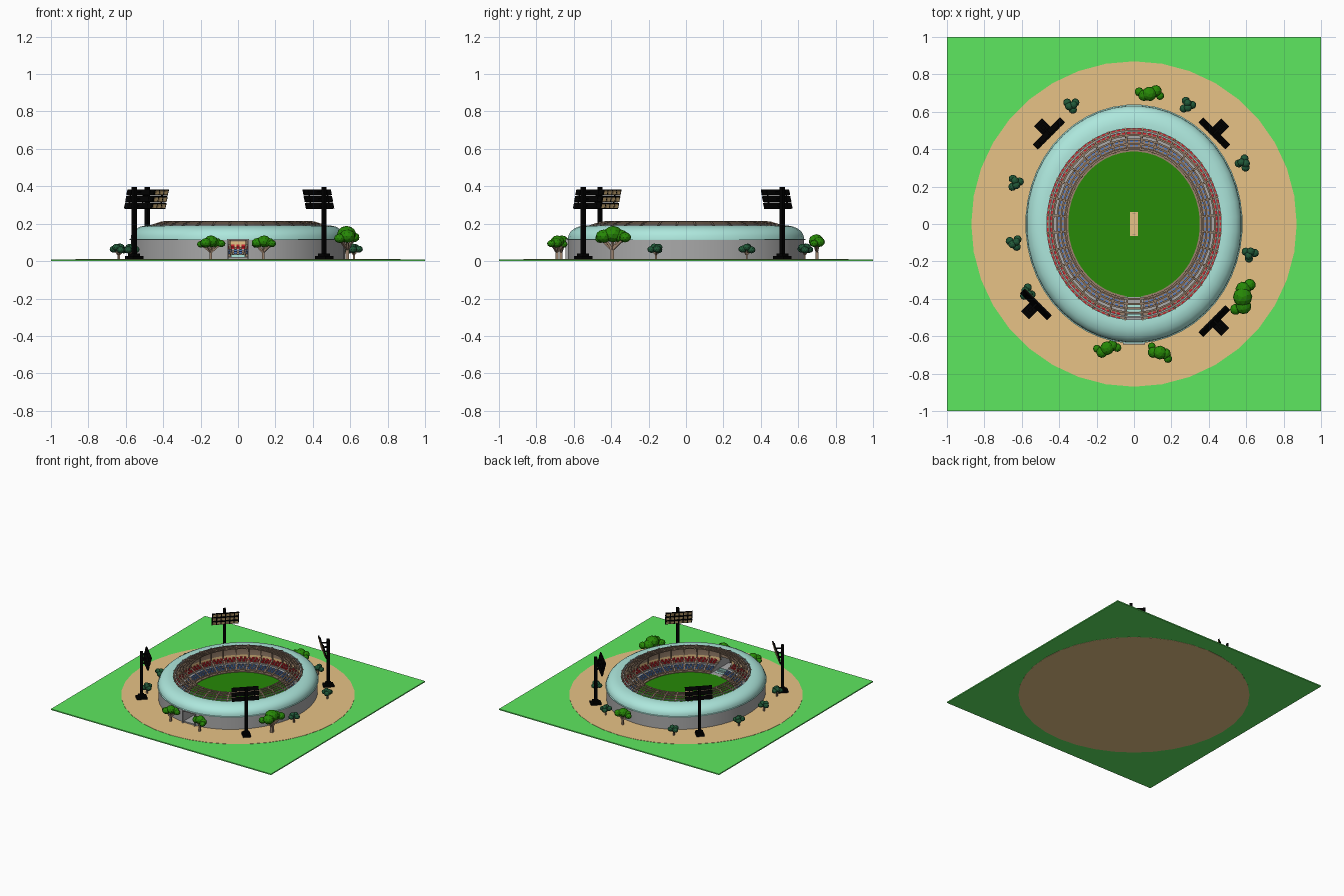
import bpy, bmesh, math, random
from mathutils import Matrix, Vector

random.seed(4)
if "Cube" in bpy.data.objects:
    bpy.data.objects.remove(bpy.data.objects["Cube"])

OVAL = 1.1      # ground is longer along y
SEGS = 48


def material(name, r, g, b):
    m = bpy.data.materials.new(name)
    m.use_nodes = True
    m.diffuse_color = (r, g, b, 1)
    m.node_tree.nodes["Principled BSDF"].inputs["Base Color"].default_value = (r, g, b, 1)
    return m


GRASS = material("light grass", .11, .8, .115)
SAND = material("sand", .8, .54, .24)
GREY = material("concrete grey", .4, .4, .4)
TEAL = material("pale teal", .42, .8, .72)
FIELD = material("field green", .02, .25, .002)
BLACK = material("black", 0, 0, 0)
TAUPE = material("taupe", .32, .22, .15)
RED = material("seat red", .6, .015, .025)
BLUE = material("seat blue", .1, .22, .55)
BUSH = material("dark leaf green", .015, .1, .04)


def finish(name, bm, *mats):
    me = bpy.data.meshes.new(name)
    bmesh.ops.recalc_face_normals(bm, faces=bm.faces[:])
    bm.to_mesh(me)
    bm.free()
    for m in mats:
        me.materials.append(m)
    ob = bpy.data.objects.new(name, me)
    bpy.context.collection.objects.link(ob)
    return ob


def tint(verts, index):
    for f in {f for v in verts for f in v.link_faces}:
        f.material_index = index


def box(bm, loc, size, mat=Matrix(), index=0):
    m = mat @ Matrix.Translation(loc) @ Matrix.Diagonal((*size, 1))
    tint(bmesh.ops.create_cube(bm, size=1, matrix=m)["verts"], index)


def beam(bm, a, b, w, h, index=0):
    a, b = Vector(a), Vector(b)
    rot = (b - a).to_track_quat('X', 'Z').to_matrix().to_4x4()
    box(bm, (0, 0, 0), ((b - a).length, w, h), Matrix.Translation((a + b) / 2) @ rot, index)


def disc(name, radius, z0, z1, mat, oval=1, segs=SEGS):
    bm = bmesh.new()
    m = Matrix.Translation((0, 0, (z0 + z1) / 2)) @ Matrix.Diagonal((1, oval, 1, 1))
    bmesh.ops.create_cone(bm, cap_ends=True, segments=segs, radius1=radius,
                          radius2=radius, depth=z1 - z0, matrix=m)
    return finish(name, bm, mat)


def polar(r, t, z):
    return Vector((r * math.cos(t), OVAL * r * math.sin(t), z))


def oval_ring(bm, profile, index=lambda i: 0):
    """Sweep a closed radius/height profile round the oval."""
    rows = [[bm.verts.new(polar(r, math.tau * (k + .5) / SEGS, z)) for r, z in profile]
            for k in range(SEGS)]
    n = len(profile)
    for k in range(SEGS):
        a, b = rows[k], rows[(k + 1) % SEGS]
        for i in range(n):
            j = (i + 1) % n
            bm.faces.new((a[i], b[i], b[j], a[j])).material_index = index(i)


# Ground
bm = bmesh.new()
box(bm, (0, 0, .0055), (2, 2, .009))
finish("lawn", bm, GRASS)
disc("sand_apron", .87, 0, .012, SAND, segs=36)
disc("playing_field", .356, .012, .022, FIELD, OVAL)
bm = bmesh.new()
box(bm, (0, 0, .023), (.042, .13, .004))
for s in (-1, 1):
    box(bm, (0, s * .055, .0255), (.015, .004, .003), index=1)
finish("centre_strip", bm, SAND, TAUPE)

# Outer wall, curved roof shell and inner back wall
bm = bmesh.new()
shell = [(.574, .01), (.574, .113), (.581, .113), (.581, .117), (.575, .119), (.573, .137),
         (.564, .156), (.547, .172), (.522, .185), (.492, .191), (.466, .19), (.466, .183),
         (.474, .15), (.474, .105), (.474, .01)]
oval_ring(bm, shell, lambda i: 0 if i in (0, 14) else 1 if i <= 10 else 2 if i <= 12 else 3)
wall = finish("wall_and_roof", bm, GREY, TEAL, TAUPE, SAND)

# Low stepped stands
TIERS, R0, Z0, RUN, RISE = 6, .352, .028, .0203, .0095
steps = [(R0, .01)]
for i in range(TIERS):
    steps += [(R0 + i * RUN, Z0 + i * RISE), (R0 + (i + 1) * RUN, Z0 + i * RISE)]
steps.append((R0 + TIERS * RUN, .01))
bm = bmesh.new()
oval_ring(bm, steps, lambda i: 1 if i in (7, 8, 12) else 0)
stands = finish("stands", bm, TAUPE, GREY)

# Gate opening through wall and stands
bm = bmesh.new()
box(bm, (0, -.52, .067), (.104, .36, .09))
cutter = finish("gate_cutter", bm, GREY)
cutter.hide_render = True
for ob in (wall, stands):
    mod = ob.modifiers.new("gate", 'BOOLEAN')
    mod.operation, mod.object, mod.solver = 'DIFFERENCE', cutter, 'EXACT'
    bpy.context.view_layer.objects.active = ob
    bpy.ops.object.modifier_apply(modifier="gate")
bpy.data.objects.remove(cutter)
bpy.ops.object.select_all(action='DESELECT')
wall.select_set(True)
bpy.context.view_layer.objects.active = wall
bpy.ops.object.shade_smooth_by_angle(angle=math.radians(35))

bm = bmesh.new()
for s in (-1, 1):
    box(bm, (s * .054, -.633, .062), (.008, .02, .1))
box(bm, (0, -.633, .113), (.116, .02, .008))
for k in range(4):
    box(bm, (0, -.41 - k * .026, .015 + k * .003), (.075, .014, .006 + k * .006), index=1)
finish("gate_frame", bm, GREY, TEAL)

# Rows of seats
for tier, mat, count in ((1, BLUE, 90), (2, BLUE, 94), (4, RED, 100), (5, RED, 104)):
    bm = bmesh.new()
    r, z = R0 + (tier + .55) * RUN, Z0 + tier * RISE
    for k in range(count):
        p = polar(r, math.tau * k / count, z)
        if p.y < 0 and abs(p.x) < .062:
            continue
        turn = Matrix.Translation(p) @ Matrix.Rotation(math.atan2(p.y, p.x), 4, 'Z')
        box(bm, (-.001, 0, .003), (.01, .018, .006), turn)
        box(bm, (.005, 0, .007), (.004, .018, .014), turn)
    finish(f"seat_row_{tier + 1}", bm, mat)

# Radial stairs, wall columns and open lattice canopy
stairs, canopy = bmesh.new(), bmesh.new()
RIBS = 32
for k in range(RIBS):
    t = math.tau * (k + .5) / RIBS
    if not (math.sin(t) < 0 and abs(math.cos(t)) < .16):
        beam(stairs, polar(.358, t, .032), polar(.468, t, .084), .011, .008)
    beam(canopy, polar(.47, t, .188), polar(.41, t, .208), .009, .009)
    beam(canopy, polar(.41, t, .208), polar(.36, t, .211), .009, .009)
    beam(canopy, polar(.469, t, .09), polar(.464, t, .19), .009, .008)
for r, z in ((.452, .193), (.432, .2), (.412, .2065), (.39, .209), (.366, .2105)):
    oval_ring(canopy, [(r - .0045, z - .004), (r + .0045, z - .004),
                       (r + .0045, z + .003), (r - .0045, z + .004)], lambda i: 1 if z < .2 else 0)
finish("stairs", stairs, TAUPE)
finish("canopy_frame", canopy, TAUPE, GREY)

# Floodlights: local -x faces the field
for name, x, y in (("back_right", -.485, .515), ("back_left", .46, .515),
                   ("front_right", -.555, -.46), ("front_left", .46, -.55)):
    bm = bmesh.new()
    facing = math.atan2(math.copysign(1, y), math.copysign(1, x))
    M = Matrix.Translation((x, y, 0)) @ Matrix.Rotation(facing, 4, 'Z')
    box(bm, (0, 0, .019), (.08, .06, .016), M)
    box(bm, (0, 0, .033), (.045, .045, .014), M)
    box(bm, (0, 0, .21), (.02, .02, .37), M)
    for row in range(3):
        z = .296 + row * .036
        lean = -.034 - row * .009
        beam(bm, M @ Vector((0, 0, z)), M @ Vector((lean, 0, z)), .012, .008)
        P = M @ Matrix.Translation((lean, 0, z)) @ Matrix.Rotation(-.3, 4, 'Y')
        box(bm, (0, 0, 0), (.01, .205, .031), P)
        for c in range(6):
            box(bm, (-.006, (c - 2.5) * .033, 0), (.005, .024, .021), P, 1)
    for s in (-1, 1):
        beam(bm, M @ Vector((-.028, s * .07, .285)), M @ Vector((-.048, s * .07, .38)), .006, .006)
    finish(f"{name}_floodlight", bm, BLACK, SAND)


def plant(name, x, y, leaf, blobs, trunk, turn=0):
    """Trunk with one branch and one leaf ball per blob (x, y, z, radius)."""
    bm = bmesh.new()
    M = Matrix.Translation((x, y, .01)) @ Matrix.Rotation(turn, 4, 'Z')
    low = min(b[2] for b in blobs)
    fork = M @ Vector((0, 0, low * .45))
    beam(bm, M @ Vector((0, 0, 0)), fork, trunk, trunk)
    for bx, by, bz, r in blobs:
        c = M @ Vector((bx, by, bz))
        beam(bm, fork, c, trunk * .65, trunk * .65)
        ball = Matrix.Translation(c) @ Matrix.Rotation(random.random() * 3, 4, 'Z')
        ball = ball @ Matrix.Diagonal((1, 1, .85, 1))
        tint(bmesh.ops.create_icosphere(bm, subdivisions=2, radius=r, matrix=ball)["verts"], 1)
    finish(name, bm, TAUPE, leaf)


# Trees: x, y, scale, turn
CROWN = ((.002, .004, .096, .037), (.03, .012, .088, .03), (-.03, -.012, .088, .03),
         (-.052, .012, .08, .021), (.055, -.004, .084, .023))
for i, (x, y, s, turn) in enumerate(((-.145, -.668, 1, .2), (.135, -.69, 1, -.5),
                                     (.585, -.395, 1.4, 1.2), (.085, .7, 1.05, 3.1))):
    plant(f"tree_{i + 1}", x, y, FIELD, [[v * s for v in b] for b in CROWN], .014 * s, turn)

# Bushes
CLUMP = ((.021, .014, .052, .022), (-.022, .014, .054, .022), (.008, -.024, .05, .022),
         (-.012, -.006, .064, .022), (.012, .002, .066, .021))
for i, (x, y) in enumerate(((-.335, .635), (.285, .635), (.585, .325), (.62, -.16),
                            (-.57, -.365), (-.64, -.1), (-.635, .22))):
    plant(f"bush_{i + 1}", x, y, BUSH, CLUMP, .01, i * 1.3)
